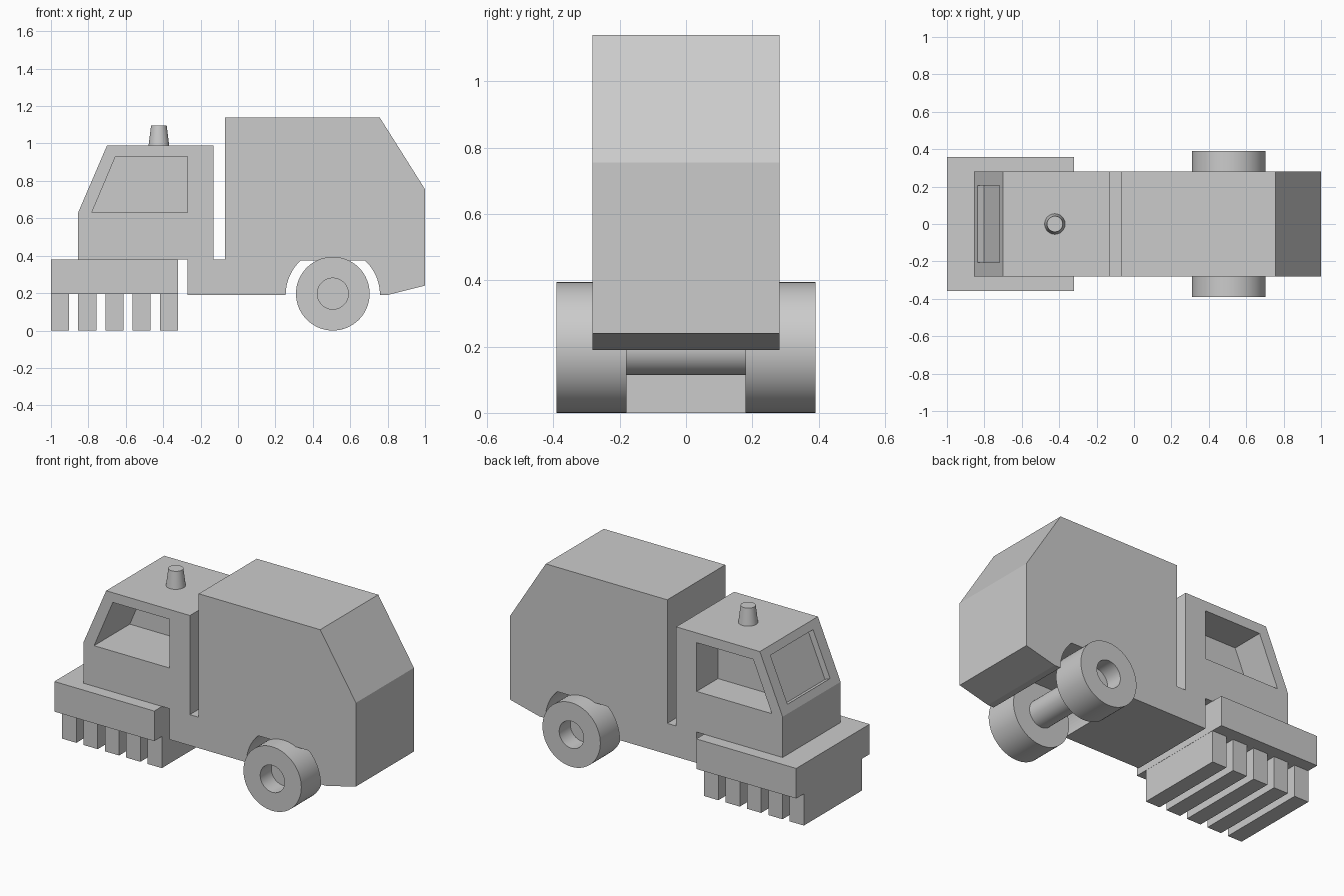
import bpy, bmesh, math
from mathutils import Vector

if "Cube" in bpy.data.objects:
    bpy.data.objects.remove(bpy.data.objects["Cube"], do_unlink=True)

grey = bpy.data.materials.new("plain grey")
grey.use_nodes = True
COLOUR = (0.6, 0.6, 0.6, 1)
grey.diffuse_color = COLOUR
grey.node_tree.nodes["Principled BSDF"].inputs["Base Color"].default_value = COLOUR

HALF = 0.282                     # half width of the body
WHEEL_X, WHEEL_Z, WHEEL_R, HUB_R = 0.507, 0.197, 0.197, 0.083


def finish(name, bm, smooth=False):
    bmesh.ops.recalc_face_normals(bm, faces=bm.faces)
    mesh = bpy.data.meshes.new(name)
    bm.to_mesh(mesh)
    bm.free()
    mesh.materials.append(grey)
    obj = bpy.data.objects.new(name, mesh)
    bpy.context.collection.objects.link(obj)
    if smooth:
        bpy.ops.object.select_all(action='DESELECT')
        obj.select_set(True)
        bpy.context.view_layer.objects.active = obj
        bpy.ops.object.shade_smooth_by_angle(angle=math.radians(35))
    return obj


def prism(name, outline, y0, y1):
    """Extrude an (x, z) outline across the vehicle."""
    bm = bmesh.new()
    face = bm.faces.new([bm.verts.new((x, y0, z)) for x, z in outline])
    new = bmesh.ops.extrude_face_region(bm, geom=[face])["geom"]
    bmesh.ops.translate(bm, vec=(0, y1 - y0, 0),
                        verts=[v for v in new if isinstance(v, bmesh.types.BMVert)])
    return finish(name, bm)


def box(name, x0, x1, half, z0, z1):
    return prism(name, [(x0, z0), (x1, z0), (x1, z1), (x0, z1)], -half, half)


def lathe(name, outline, centre, axis):
    """Spin an (along, radius) outline round an axis."""
    axis = Vector(axis)
    side = Vector((1, 0, 0))
    bm = bmesh.new()
    verts = [bm.verts.new(Vector(centre) + axis * a + side * r) for a, r in outline]
    edges = [bm.edges.new((a, b)) for a, b in zip(verts, verts[1:] + verts[:1])]
    bmesh.ops.spin(bm, geom=verts + edges, cent=centre, axis=axis,
                   angle=math.tau, steps=64, use_duplicate=False)
    bmesh.ops.remove_doubles(bm, verts=bm.verts, dist=0.0001)
    return finish(name, bm, True)


def cut(target, cutter):
    mod = target.modifiers.new("cut", 'BOOLEAN')
    mod.operation = 'DIFFERENCE'
    mod.solver = 'EXACT'
    mod.object = cutter
    bpy.context.view_layer.objects.active = target
    bpy.ops.object.modifier_apply(modifier=mod.name)
    bpy.data.objects.remove(cutter, do_unlink=True)


# Body: cab, gap, hopper and rounded wheel arch with a flat top
ARCH_R, ARCH_TOP, SILL = 0.252, 0.375, 0.19
arch = []
limit = math.asin((ARCH_TOP - SILL) / ARCH_R)
for i in range(13):
    a = limit * i / 12
    arch.append((ARCH_R * math.cos(a), SILL + ARCH_R * math.sin(a)))
arch_outline = [(WHEEL_X + x, z) for x, z in arch]
arch_outline += [(WHEEL_X - x, z) for x, z in reversed(arch)]
outline = [(-0.855, 0.38), (-0.855, 0.63), (-0.70, 0.99), (-0.13, 0.99),
           (-0.13, 0.38), (-0.07, 0.38), (-0.07, 1.14), (0.757, 1.14),
           (1, 0.755), (1, 0.24), (0.80, SILL)]
outline += arch_outline + [(-0.27, SILL), (-0.27, 0.38)]
body = prism("body", outline, -HALF, HALF)

# Side windows: deep recesses either side of a thin inner wall
window = [(-0.782, 0.63), (-0.27, 0.63), (-0.27, 0.93), (-0.655, 0.93)]
cut(body, prism("window_cutter", window, -0.4, 0.065))
cut(body, prism("window_cutter", window, 0.075, 0.4))

# Windscreen: shallow recess square to the sloping front
low, high = Vector((-0.836, 0.674)), Vector((-0.72, 0.944))
up = (high - low).normalized()
inward = Vector((up.y, -up.x))
screen = [low - inward * 0.05, low + inward * 0.038,
          high + inward * 0.038, high - inward * 0.05]
cut(body, prism("windscreen_cutter", [tuple(p) for p in screen], -0.207, 0.207))

# Brush deck and slats
box("brush_deck", -1, -0.32, 0.357, 0.195, 0.38)
for i in range(5):
    x = -1 + i * 0.1455
    box(f"brush_slat_{i + 1}", x, x + 0.097, HALF, 0, 0.195)

# Rear wheels with hollow hubs, joined by an axle
for label, s in (("left", 1), ("right", -1)):
    lathe(f"{label}_wheel", [(0.18, HUB_R), (0.18, WHEEL_R), (0.39, WHEEL_R), (0.39, HUB_R)],
          (WHEEL_X, 0, WHEEL_Z), (0, s, 0))
lathe("axle", [(-HALF, 0), (-HALF, HUB_R), (HALF, HUB_R), (HALF, 0)],
      (WHEEL_X, 0, WHEEL_Z), (0, 1, 0))

# Roof beacon
lathe("beacon", [(0, 0), (0, 0.055), (0.105, 0.042), (0.105, 0)],
      (-0.423, 0, 0.99), (0, 0, 1))
